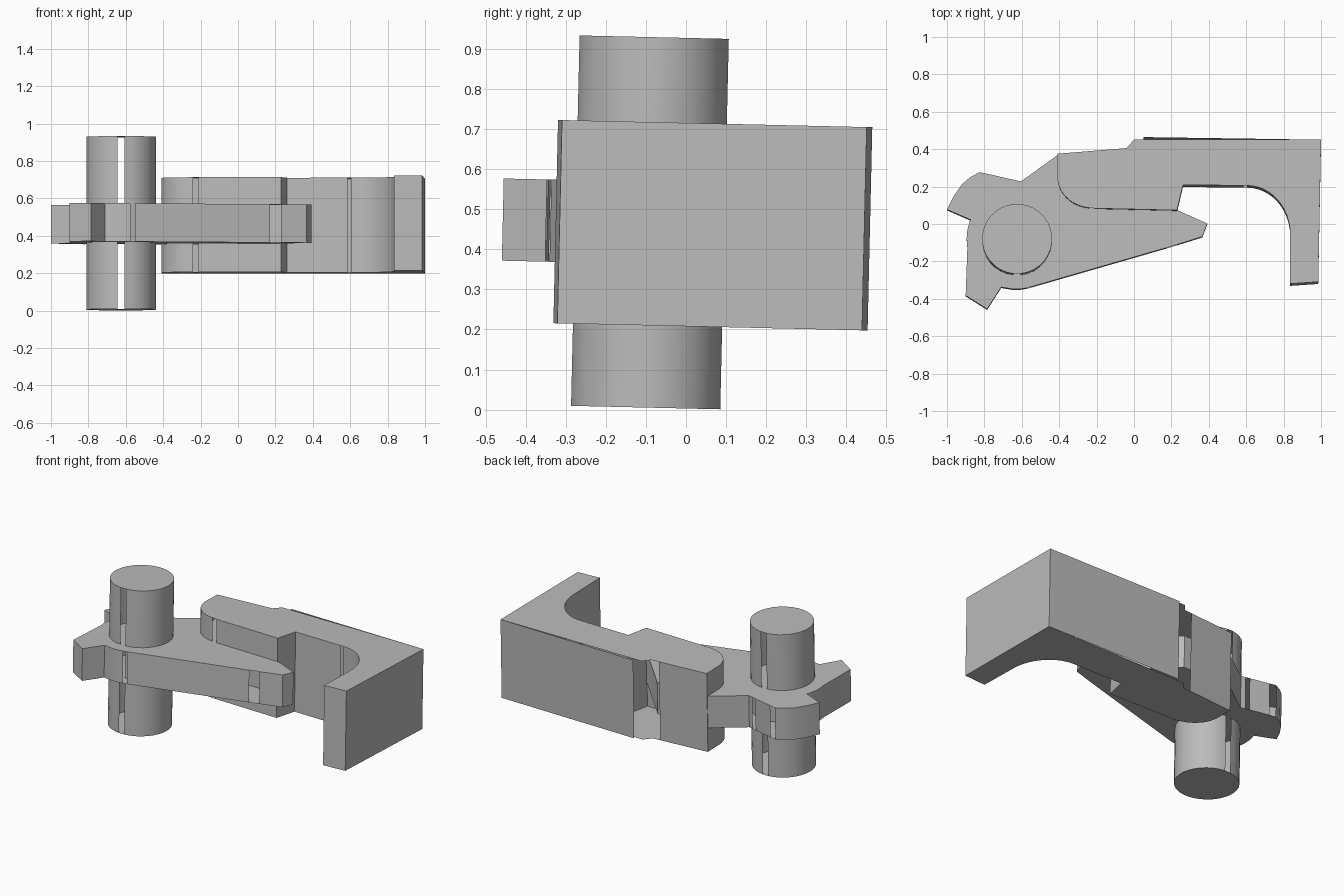
import bpy, bmesh
from math import sin, cos, radians
from mathutils import Matrix

if "Cube" in bpy.data.objects:
    bpy.data.objects.remove(bpy.data.objects["Cube"], do_unlink=True)

# Single matte grey
grey = bpy.data.materials.new("plain grey")
grey.use_nodes = True
GREY = (0.5, 0.5, 0.5, 1)
grey.diffuse_color = GREY
grey.node_tree.nodes["Principled BSDF"].inputs["Base Color"].default_value = GREY
grey.node_tree.nodes["Principled BSDF"].inputs["Roughness"].default_value = 0.8

LEAN = Matrix.Rotation(-0.023, 3, 'X')   # the whole assembly leans slightly


def arc(cx, cy, rx, ry, start, end, steps):
    """Points on an elliptical arc, angles in degrees."""
    angles = [radians(start + (end - start) * i / steps) for i in range(steps + 1)]
    return [(cx + rx * cos(a), cy + ry * sin(a)) for a in angles]


def opened(x, y):
    """Outline point whose following wall is left open."""
    return (x, y, True)


def shell(name, outline, z0, z1, caps=True):
    """Upright shell from a plan outline, skipping the open wall strips."""
    bm = bmesh.new()
    low = [bm.verts.new((p[0], p[1], z0)) for p in outline]
    high = [bm.verts.new((p[0], p[1], z1)) for p in outline]
    n = len(outline)
    if caps:
        bm.faces.new(high)
        bm.faces.new(low[::-1])
        for i, p in enumerate(outline):
            if len(p) == 2:
                j = (i + 1) % n
                bm.faces.new((low[i], low[j], high[j], high[i]))
    else:
        bm.faces.new((low[0], low[1], high[1], high[0]))
    bmesh.ops.rotate(bm, verts=bm.verts, cent=(0, 0, 0.465), matrix=LEAN)
    bmesh.ops.recalc_face_normals(bm, faces=bm.faces)
    mesh = bpy.data.meshes.new(name)
    bm.to_mesh(mesh)
    bm.free()
    mesh.materials.append(grey)
    obj = bpy.data.objects.new(name, mesh)
    bpy.context.collection.objects.link(obj)
    bpy.ops.object.select_all(action='DESELECT')
    obj.select_set(True)
    bpy.context.view_layer.objects.active = obj
    bpy.ops.object.shade_smooth_by_angle(angle=radians(25))
    return obj


# Hooked bracket, listed counter-clockwise from its back left corner
bracket = [(-0.41, 0.37), *arc(-0.22, 0.25, 0.19, 0.17, 180, 264, 10),
           opened(-0.24, 0.08), (-0.21, 0.078),
           (0.23, 0.068), (0.262, 0.204),
           opened(0.585, 0.2), *arc(0.605, -0.06, 0.23, 0.26, 90, 0, 12),
           (0.835, -0.325), (0.985, -0.315),
           opened(1.0, 0.445), opened(0.05, 0.445), opened(0, 0.445),
           opened(-0.04, 0.4), (-0.09, 0.396)]
shell("hook_bracket", bracket, 0.208, 0.715)

# Separate back sheet of the bracket
shell("bracket_back_wall", [(1.0, 0.445), (0.05, 0.459)], 0.208, 0.715, caps=False)

# Flat latch lever with a pointed tip and two stops
lever = [(-1, 0.075), (-0.873, 0.02), *arc(-0.62, -0.08, 0.275, 0.27, 160, 190, 3),
         (-0.9, -0.385), (-0.785, -0.457), (-0.71, -0.34),
         (-0.65, -0.35), (-0.61, -0.35),
         opened(-0.575, -0.345), (-0.55, -0.338),
         opened(0.17, -0.13), (0.23, -0.112),
         (0.365, -0.07), (0.392, 0), (0.225, 0.075),
         (-0.06, 0.375), (-0.408, 0.367),
         (-0.605, 0.225), opened(-0.635, 0.232), (-0.66, 0.238),
         opened(-0.785, 0.266), (-0.825, 0.275),
         (-0.88, 0.245), (-0.92, 0.21), (-0.965, 0.145)]
shell("latch_lever", lever, 0.361, 0.566)

# Pivot pin with a narrow slit at front and back
SIDES = 32
ring = arc(-0.625, -0.09, 0.187, 0.187, 180 / SIDES, 360 + 180 / SIDES, SIDES)[:-1]
slits = (SIDES // 4 - 1, 3 * SIDES // 4 - 1)
shell("pivot_pin", [opened(*p) if i in slits else p for i, p in enumerate(ring)],
      0.003, 0.927)
